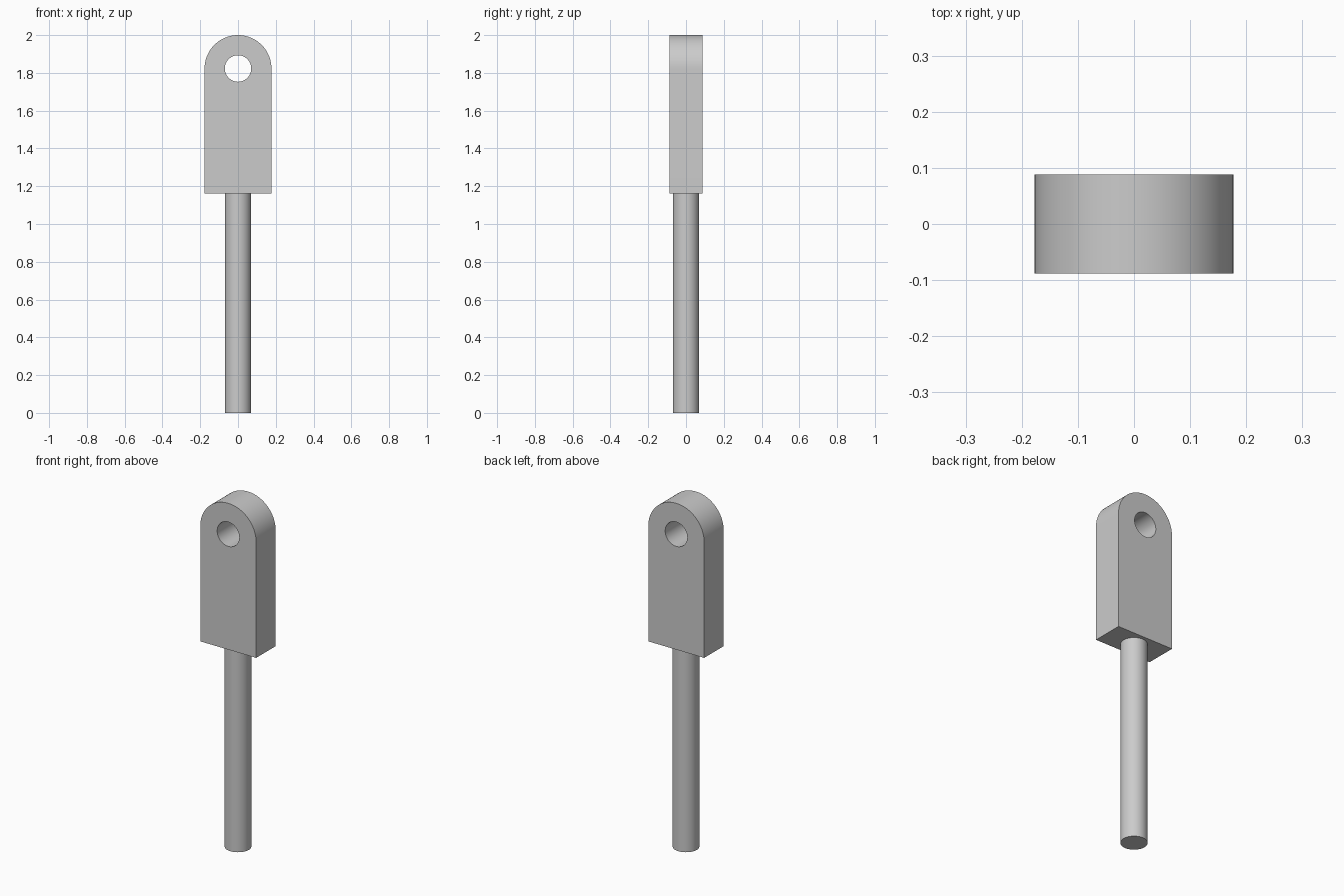
import bpy, bmesh
from math import sin, cos, pi, radians

if "Cube" in bpy.data.objects:
    bpy.data.objects.remove(bpy.data.objects["Cube"], do_unlink=True)

HALF_W, HALF_D = 0.177, 0.0885      # lug half width and half thickness
LUG_BASE, EYE_Z = 1.162, 1.823      # bottom of the lug, centre of its eye
HOLE_R, ROD_R = 0.07, 0.069
ARC_STEPS = 48

steel = bpy.data.materials.new("plain_grey")
steel.use_nodes = True
grey = (0.6, 0.6, 0.6, 1)
steel.diffuse_color = grey
steel.node_tree.nodes["Principled BSDF"].inputs["Base Color"].default_value = grey


def smooth(obj):
    bpy.ops.object.select_all(action='DESELECT')
    obj.select_set(True)
    bpy.context.view_layer.objects.active = obj
    bpy.ops.object.shade_smooth_by_angle(angle=radians(30))


def cylinder(name, radius, depth, location, rotation=(0, 0, 0)):
    bpy.ops.mesh.primitive_cylinder_add(vertices=64, radius=radius, depth=depth,
                                        location=location, rotation=rotation)
    obj = bpy.context.object
    obj.name = name
    obj.data.materials.append(steel)
    return obj


# Lug: round-topped profile pushed through its thickness
arc = [(HALF_W * cos(pi * i / ARC_STEPS), EYE_Z + HALF_W * sin(pi * i / ARC_STEPS))
       for i in range(ARC_STEPS + 1)]
profile = [(-HALF_W, LUG_BASE), (HALF_W, LUG_BASE)] + arc
bm = bmesh.new()
front = bm.faces.new([bm.verts.new((x, -HALF_D, z)) for x, z in profile])
back = bmesh.ops.extrude_face_region(bm, geom=[front], use_keep_orig=True)
bmesh.ops.translate(bm, vec=(0, 2 * HALF_D, 0),
                    verts=[v for v in back["geom"] if isinstance(v, bmesh.types.BMVert)])
bmesh.ops.recalc_face_normals(bm, faces=bm.faces)
mesh = bpy.data.meshes.new("lug")
bm.to_mesh(mesh)
bm.free()
lug = bpy.data.objects.new("lug", mesh)
bpy.context.collection.objects.link(lug)
mesh.materials.append(steel)

# Pin hole through the lug
cutter = cylinder("hole_cutter", HOLE_R, 4 * HALF_D, (0, 0, EYE_Z), (pi / 2, 0, 0))
cutter.hide_render = True
cut = lug.modifiers.new("pin_hole", 'BOOLEAN')
cut.operation = 'DIFFERENCE'
cut.solver = 'EXACT'
cut.object = cutter
bpy.context.view_layer.objects.active = lug
bpy.ops.object.modifier_apply(modifier=cut.name)
bpy.data.objects.remove(cutter, do_unlink=True)
smooth(lug)

# Rod below the lug
rod = cylinder("rod", ROD_R, LUG_BASE, (0, 0, LUG_BASE / 2))
smooth(rod)
